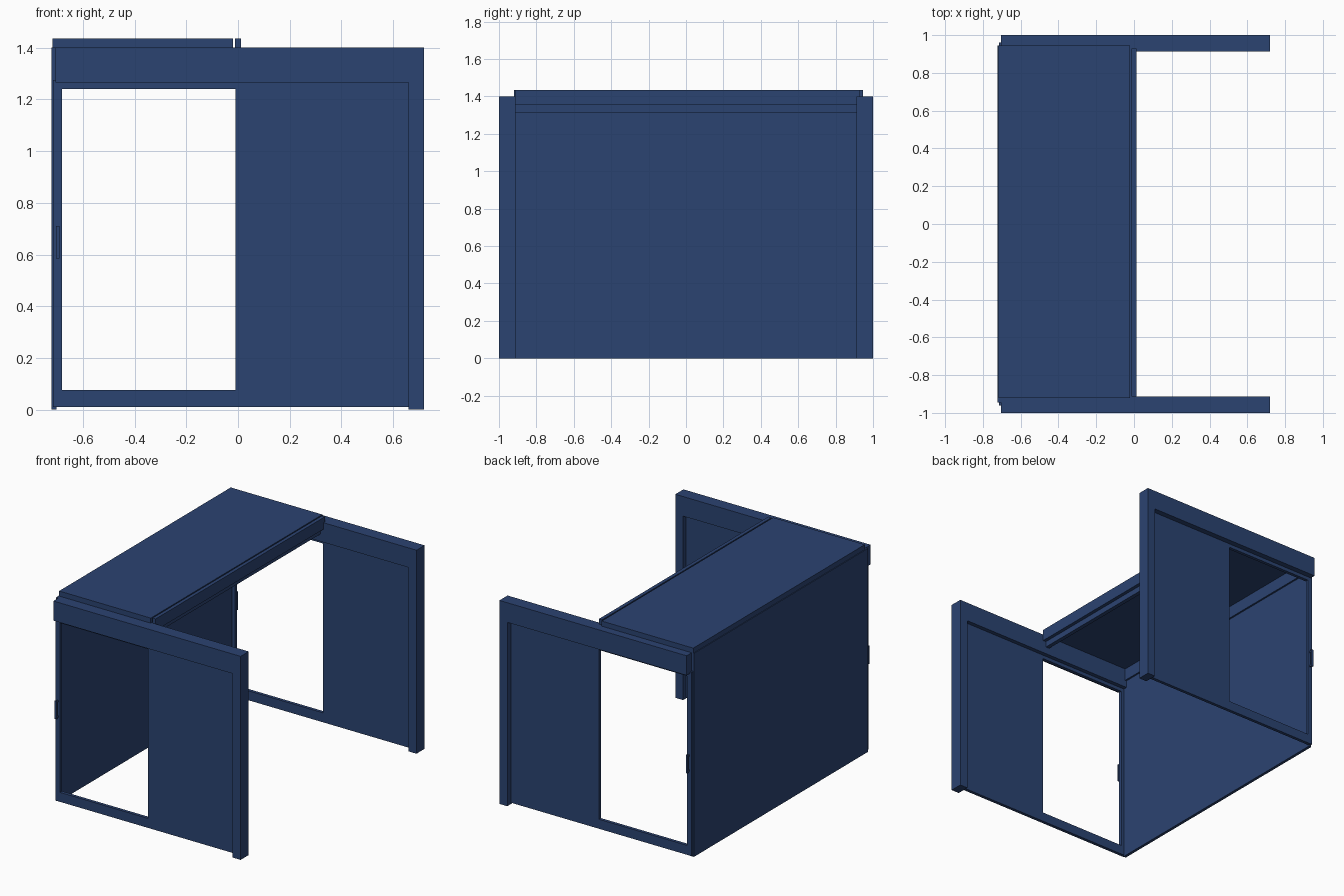
import bpy
import bmesh

cube = bpy.data.objects.get("Cube")
if cube:
    bpy.data.objects.remove(cube, do_unlink=True)

blue = bpy.data.materials.new("dark_blue")
blue.use_nodes = True
colour = (0.024, 0.056, 0.165, 1)
blue.diffuse_color = colour
blue.node_tree.nodes["Principled BSDF"].inputs["Base Color"].default_value = colour


def finish(name, bm):
    bmesh.ops.recalc_face_normals(bm, faces=bm.faces)
    mesh = bpy.data.meshes.new(name)
    bm.to_mesh(mesh)
    bm.free()
    mesh.materials.append(blue)
    obj = bpy.data.objects.new(name, mesh)
    bpy.context.collection.objects.link(obj)
    return obj


def box(name, xs, ys, zs):
    """Box spanning the given (low, high) ranges."""
    bm = bmesh.new()
    bmesh.ops.create_cube(bm, size=1)
    for v in bm.verts:
        v.co = [r[0] if c < 0 else r[1] for c, r in zip(v.co, (xs, ys, zs))]
    return finish(name, bm)


def holed_panel(name, xs, ys, zs):
    """Upright sheet with an opening between the middle xs and zs."""
    bm = bmesh.new()
    grid = [[bm.verts.new((x, ys[0], z)) for z in zs] for x in xs]
    for i in range(3):
        for j in range(3):
            if (i, j) != (1, 1):
                bm.faces.new((grid[i][j], grid[i + 1][j],
                              grid[i + 1][j + 1], grid[i][j + 1]))
    out = bmesh.ops.extrude_face_region(bm, geom=bm.faces[:])
    for v in out["geom"]:
        if isinstance(v, bmesh.types.BMVert):
            v.co.y = ys[1]
    return finish(name, bm)


# Two matching side walls with a door opening
for side, s in (("front", -1), ("back", 1)):
    def span(a, b):
        return tuple(sorted((s * a, s * b)))

    box(side + "_header", (-0.705, 0.72), span(0.912, 1), (1.265, 1.4))
    box(side + "_post", (0.66, 0.72), span(0.912, 1), (0, 1.265))
    holed_panel(side + "_door_panel", (-0.715, -0.68, -0.01, 0.66),
                span(0.94, 0.962), (0.01, 0.075, 1.24, 1.275))
    # Door pull: bar on two short stand-offs
    box(side + "_handle_bar", (-0.704, -0.69), span(0.978, 0.988), (0.585, 0.71))
    for z in (0.59, 0.695):
        box(side + "_handle_mount", (-0.702, -0.692), span(0.962, 0.979), (z, z + 0.01))

# Closed end wall and its top rail
box("end_wall", (-0.722, -0.702), (-0.945, 0.945), (0, 1.4))
box("end_wall_rail", (-0.718, -0.69), (-0.912, 0.912), (1.315, 1.4))

# Half roof with its leading beam and lower lip
box("roof_panel", (-0.717, -0.02), (-0.92, 0.945), (1.4, 1.435))
box("roof_beam", (-0.012, 0.012), (-0.912, 0.93), (1.355, 1.435))
box("roof_beam_lip", (-0.04, -0.012), (-0.912, 0.912), (1.315, 1.4))
